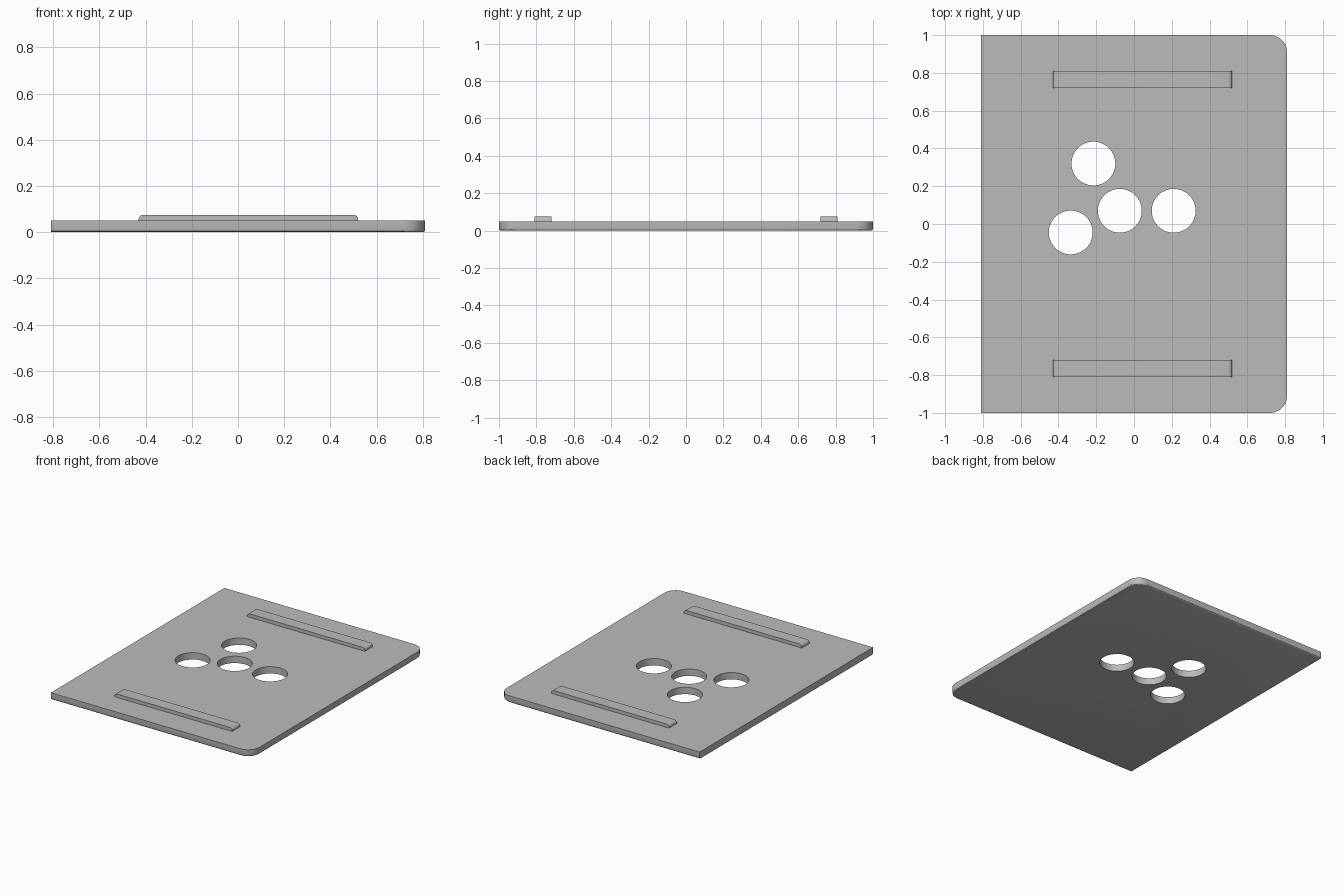
import bpy, bmesh, math

old = bpy.data.objects.get("Cube")
if old:
    bpy.data.objects.remove(old, do_unlink=True)

grey = bpy.data.materials.new("plain grey")
grey.use_nodes = True
colour = (0.5, 0.5, 0.5, 1)
grey.diffuse_color = colour
grey.node_tree.nodes["Principled BSDF"].inputs["Base Color"].default_value = colour


def arc(cx, cy, r, start, end, steps):
    """Points along an arc, angles in degrees."""
    angles = [math.radians(start + (end - start) * i / steps) for i in range(steps + 1)]
    return [(cx + r * math.cos(a), cy + r * math.sin(a)) for a in angles]


def prism(name, points, direction, finish=None):
    """Extrude a closed outline of 3D points along a direction."""
    bm = bmesh.new()
    face = bm.faces.new([bm.verts.new(p) for p in points])
    ext = bmesh.ops.extrude_face_region(bm, geom=[face])["geom"]
    bmesh.ops.translate(bm, vec=direction,
                        verts=[v for v in ext if isinstance(v, bmesh.types.BMVert)])
    bmesh.ops.recalc_face_normals(bm, faces=bm.faces)
    if finish:
        finish(bm)
    mesh = bpy.data.meshes.new(name)
    bm.to_mesh(mesh)
    bm.free()
    mesh.materials.append(grey)
    obj = bpy.data.objects.new(name, mesh)
    bpy.context.collection.objects.link(obj)
    return obj


def smooth(obj):
    bpy.ops.object.select_all(action='DESELECT')
    obj.select_set(True)
    bpy.context.view_layer.objects.active = obj
    bpy.ops.object.shade_smooth_by_angle(angle=math.radians(30))


HALF_X, THICK, CORNER = 0.81, 0.05, 0.09


def soften_bottom(bm):
    # Round the lower rim everywhere but along the straight -x end
    rim = [e for e in bm.edges
           if all(v.co.z < 0.001 for v in e.verts)
           and any(v.co.x > -HALF_X + 0.01 for v in e.verts)]
    bmesh.ops.bevel(bm, geom=rim, offset=0.011, segments=3, profile=0.5, affect='EDGES')


# Base plate with two rounded corners on the +x end
outline = [(-HALF_X, 1), (-HALF_X, -1)]
outline += arc(HALF_X - CORNER, -1 + CORNER, CORNER, -90, 0, 16)
outline += arc(HALF_X - CORNER, 1 - CORNER, CORNER, 0, 90, 16)
plate = prism("base_plate", [(x, y, 0) for x, y in outline], (0, 0, THICK), soften_bottom)

# Four round holes through the plate
for i, (x, y) in enumerate([(-0.215, 0.32), (-0.335, -0.045), (-0.075, 0.07), (0.21, 0.07)]):
    ring = arc(x, y, 0.116, 0, 360, 64)[:-1]
    cutter = prism(f"hole_cutter_{i + 1}", [(u, v, -0.1) for u, v in ring], (0, 0, 0.3))
    cutter.hide_render = True
    cutter.hide_set(True)
    cut = plate.modifiers.new(f"hole_{i + 1}", 'BOOLEAN')
    cut.operation, cut.solver, cut.object = 'DIFFERENCE', 'EXACT', cutter

# Bake the holes, then drop the cutters
bpy.context.view_layer.update()
baked = bpy.data.meshes.new_from_object(plate.evaluated_get(bpy.context.evaluated_depsgraph_get()))
plate.modifiers.clear()
plate.data = baked
for obj in [o for o in bpy.data.objects if o.name.startswith("hole_cutter")]:
    bpy.data.objects.remove(obj, do_unlink=True)
smooth(plate)

# Two raised rails with rounded upper ends
LEFT, RIGHT, TOP, R = -0.43, 0.52, 0.075, 0.02
side = [(LEFT, THICK - 0.005), (RIGHT, THICK - 0.005)]
side += arc(RIGHT - R, TOP - R, R, 0, 90, 8)
side += arc(LEFT + R, TOP - R, R, 90, 180, 8)
for name, y in (("front_rail", -0.81), ("back_rail", 0.72)):
    smooth(prism(name, [(x, y, z) for x, z in side], (0, 0.09, 0)))
